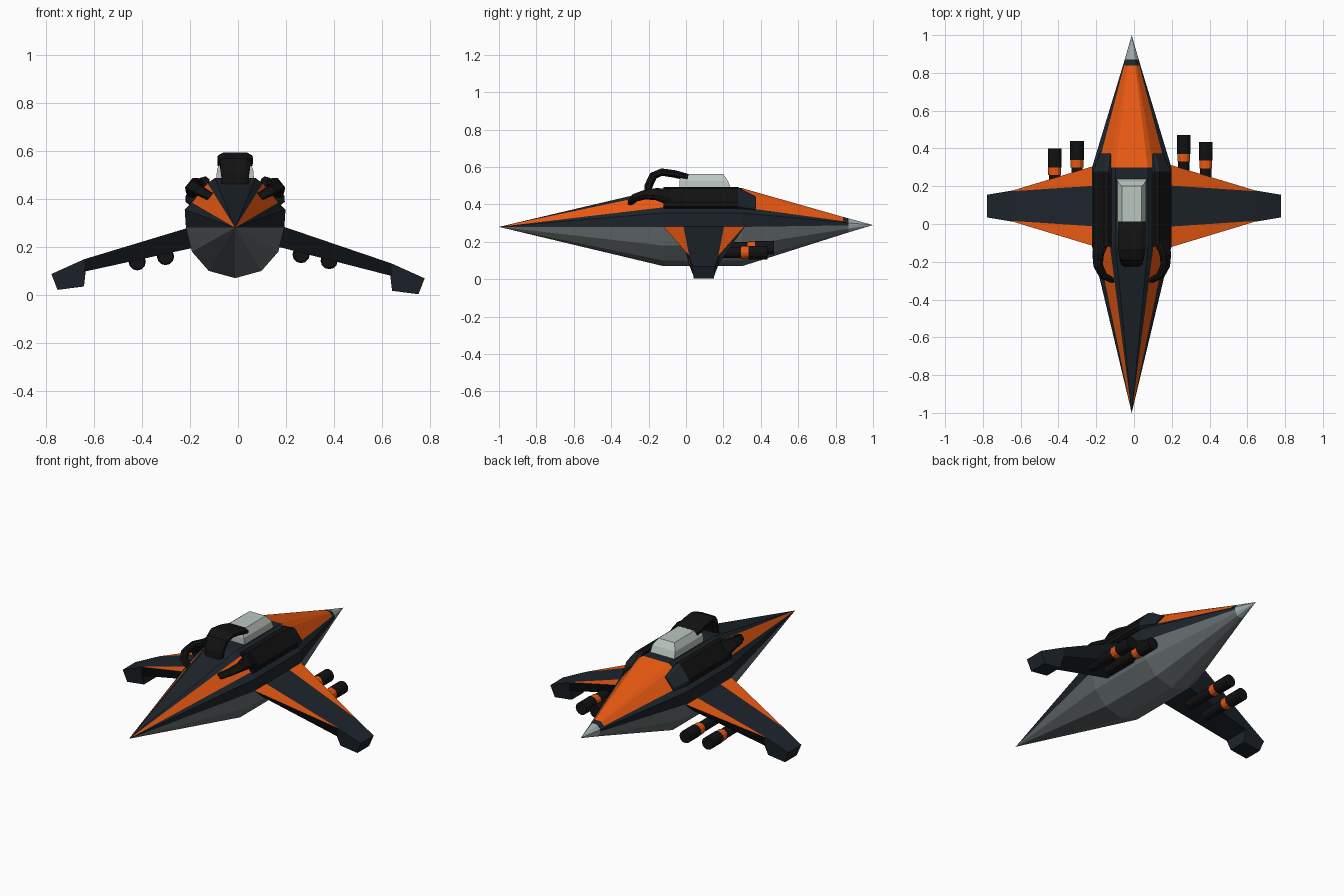
import bpy, bmesh, math
from mathutils import Vector

if "Cube" in bpy.data.objects:
    bpy.data.objects.remove(bpy.data.objects["Cube"])

COLOURS = {"navy": (0.012, 0.018, 0.024), "orange": (0.82, 0.10, 0.006),
           "black": (0.006, 0.006, 0.006), "belly": (0.13, 0.15, 0.155),
           "glass": (0.50, 0.57, 0.53), "steel": (0.34, 0.40, 0.42)}
MATS = {}
for key, rgb in COLOURS.items():
    MATS[key] = bpy.data.materials.new(key)
    MATS[key].diffuse_color = (*rgb, 1)
CX = -0.012  # fuselage centre line


def loft(name, rings, colour):
    """Skin a list of equal rings; colour is a name or f(band, segment)."""
    pick = colour if callable(colour) else (lambda b, s: colour)
    bm = bmesh.new()
    rows = [[bm.verts.new(p) for p in r] for r in rings]
    n = len(rows[0])
    names = []

    def add(verts, key):
        if key not in names:
            names.append(key)
        bm.faces.new(verts).material_index = names.index(key)
    for b in range(len(rows) - 1):
        for s in range(n):
            t = (s + 1) % n
            add((rows[b][s], rows[b][t], rows[b + 1][t], rows[b + 1][s]), pick(b, s))
    add(rows[0][::-1], pick(0, 0))
    add(rows[-1], pick(len(rows) - 2, 0))
    bmesh.ops.remove_doubles(bm, verts=bm.verts, dist=1e-5)
    bmesh.ops.recalc_face_normals(bm, faces=bm.faces)
    me = bpy.data.meshes.new(name)
    bm.to_mesh(me)
    bm.free()
    for key in names:
        me.materials.append(MATS[key])
    ob = bpy.data.objects.new(name, me)
    bpy.context.collection.objects.link(ob)
    return ob


def sweep(name, path, sizes, u, colour):
    """Chamfered bar along a path: half size a along u, b across it."""
    pts = [Vector(p) for p in path]
    u = Vector(u).normalized()
    rings = []
    for i, p in enumerate(pts):
        t = pts[min(i + 1, len(pts) - 1)] - pts[max(i - 1, 0)]
        v = u.cross(t).normalized()
        a, b = sizes[i]
        sec = [(a, .4), (.7 * a, 1), (-.7 * a, 1), (-a, .4),
               (-a, -.4), (-.7 * a, -1), (.7 * a, -1), (a, -.4)]
        rings.append([p + u * c + v * d * b for c, d in sec])
    return loft(name, rings, colour)


# Fuselage: one section shrinking to a point at both ends
HALF = [(0, .07), (.11, .10), (.18, .18), (.205, .28), (.21, .355),
        (.18, .385), (.115, .465), (.085, .487)]
SECTION = HALF + [(-x, z) for x, z in HALF[:0:-1]]


def hull_ring(y, k, z0):
    return [(CX + x * k, y, z0 + (z - z0) * k) for x, z in SECTION]


def hull_colour(band, seg):
    seg = min(seg, 14 - seg)
    if band == 4:
        return "steel"
    if seg < 3:
        return "belly"
    if (band == 0 and seg == 5) or (band == 2 and seg >= 5):
        return "orange"
    return "navy"


loft("fuselage", [hull_ring(-1, 0, .28), hull_ring(-.12, 1, .28), hull_ring(.30, 1, .29),
                  hull_ring(.84, .22, .29), hull_ring(.87, .178, .29),
                  hull_ring(1, 0, .29)], hull_colour)

# Canopy glass
loft("canopy", [[(CX - w, y0, z), (CX + w, y0, z), (CX + w, y1, z), (CX - w, y1, z)]
                for z, w, y0, y1 in [(.47, .08, -.035, .245), (.525, .075, -.035, .225),
                                     (.562, .052, -.025, .20)]], "glass")

# Arched scoop behind the canopy
sweep("scoop", [(CX, .01, .545), (CX, -.06, .563), (CX, -.13, .573), (CX, -.175, .553),
                (CX, -.20, .50), (CX, -.207, .455)],
      [(.073, .018), (.074, .02), (.072, .02), (.065, .022), (.058, .022), (.056, .018)],
      (1, 0, 0), "black")

for s, side in ((1, "right"), (-1, "left")):
    def m(pts):
        return [(CX + s * x, y, z) for x, y, z in pts]
    diag = (-.62 * s, 0, .78)

    # Side intake pod, its front shoulder and rear hooked pipe
    sweep("pod_" + side, m([(.157, -.12, .435), (.157, .28, .435)]),
          [(.066, .024)] * 2, diag, "black")
    sweep("pod_shoulder_" + side, m([(.157, .27, .435), (.137, .37, .405)]),
          [(.068, .026), (.045, .012)], diag, "navy")
    sweep("pod_pipe_" + side, m([(.16, -.09, .44), (.178, -.16, .455), (.178, -.22, .452),
                                 (.15, -.275, .435), (.10, -.30, .408)]),
          [(.05, .022), (.035, .02), (.026, .018), (.022, .016), (.018, .012)], diag, "black")

    # Drooping wing: flat top with orange edges, keel underneath
    dz = -.009 * s

    def wing_ring(x, top, low, ys):
        a, b, c, d = ys
        return [(s * x, a, top), (s * x, b, top), (s * x, c, top), (s * x, d, top),
                (s * x, c, low), (s * x, b, low)]
    loft("wing_" + side, [wing_ring(.17, .291, .20, (-.13, -.015, .205, .32)),
                          wing_ring(.64, .14 + dz, .088 + dz, (.012, .016, .174, .178))],
         lambda b, k: "orange" if k in (0, 2) else "navy")

    # Down-turned wing tip
    tip = [(.64, .14, .012, .178), (.778, .078, .035, .155), (.752, .012, .04, .15),
           (.642, .026, .04, .15), (.635, .088, .016, .174)]
    loft("wing_tip_" + side, [[(s * t[0], t[i], t[1] + dz) for t in tip] for i in (2, 3)],
         "navy")

# Under-wing guns: stepped barrels with an orange band
for i, (x, z, end) in enumerate([(.263, .168, .47), (.38, .143, .435),
                                 (-.302, .160, .44), (-.42, .138, .40)]):
    prof = [(.10, .030), (end - .14, .030), (end - .14, .034), (end - .10, .034),
            (end - .10, .036), (end, .036)]
    rings = [[(x + r * math.cos(a * math.pi / 6), y, z + r * math.sin(a * math.pi / 6))
              for a in range(12)] for y, r in prof]
    loft("gun_%d" % (i + 1), rings, lambda b, k: "orange" if b == 2 else "black")

for m in bpy.data.materials:
    if m.users and not m.is_grease_pencil:
        m.use_nodes = True
        m.node_tree.nodes["Principled BSDF"].inputs["Base Color"].default_value = m.diffuse_color
